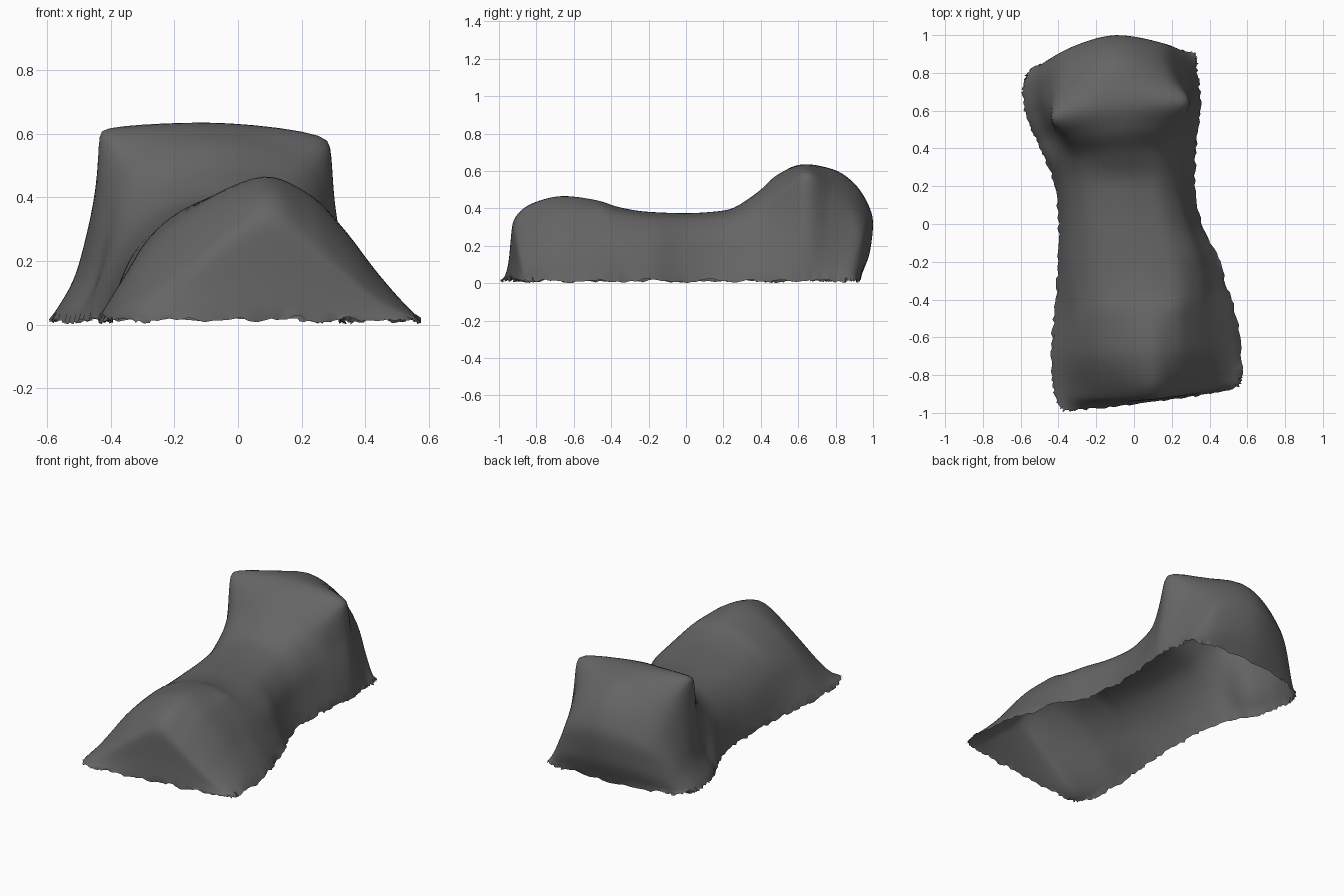
import bpy, bmesh, math, random
from mathutils import Vector

if "Cube" in bpy.data.objects:
    bpy.data.objects.remove(bpy.data.objects["Cube"])

random.seed(4)

# Cross-section shapes: (fraction across the width, fraction of the height)
FRONT = [(0, 0), (.07, .3), (.14, .57), (.28, .83), (.52, 1), (.66, .93), (.77, .7), (.88, .36), (1, 0)]
BELL = [(0, 0), (.07, .12), (.17, .3), (.33, .64), (.52, 1), (.64, .77), (.77, .43), (.88, .17), (1, 0)]
MIDDLE = [(0, 0), (.04, .35), (.1, .62), (.25, .9), (.5, 1), (.72, .94), (.88, .65), (.94, .33), (1, 0)]
HEAD = [(0, 0), (.08, .22), (.118, .6), (.134, .96), (.5, 1), (.925, .91), (.945, .6), (.975, .3), (1, 0)]
DOME = [(0, 0), (.07, .2), (.13, .45), (.24, .78), (.53, 1), (.8, .78), (.89, .45), (.95, .2), (1, 0)]


def blend(a, b, f):
    return [(p[0] + (q[0] - p[0]) * f, p[1] + (q[1] - p[1]) * f) for p, q in zip(a, b)]


# Sections: shape, y at left hem, ridge and right hem, left x, right x, height
SECTIONS = [
    (BELL, -.99, -.945, -.88, -.37, .51, .025),
    (BELL, -.96, -.935, -.86, -.40, .55, .16),
    (BELL, -.91, -.93, -.83, -.42, .57, .31),
    (blend(BELL, FRONT, .2), -.84, -.86, -.78, -.43, .575, .41),
    (blend(BELL, FRONT, .7), -.68, -.66, -.66, -.44, .565, .468),
    (FRONT, -.50, -.48, -.48, -.425, .54, .445),
    (blend(FRONT, MIDDLE, .5), -.36, -.35, -.34, -.41, .495, .405),
    (blend(FRONT, MIDDLE, .85), -.2, -.2, -.18, -.405, .445, .382),
    (MIDDLE, 0, 0, 0, -.40, .36, .375),
    (MIDDLE, .2, .21, .2, -.42, .32, .39),
    (blend(MIDDLE, DOME, .35), .34, .37, .38, -.47, .33, .478),
    (blend(DOME, HEAD, .5), .43, .50, .53, -.51, .345, .588),
    (HEAD, .52, .64, .64, -.555, .355, .637),
    (blend(DOME, HEAD, .3), .64, .79, .74, -.585, .345, .61),
    (DOME, .72, .93, .81, -.59, .335, .50),
    (DOME, .76, 1.0, .85, -.58, .335, .33),
    (DOME, .79, .985, .88, -.57, .33, .18),
    (DOME, .83, .93, .905, -.54, .325, .025),
]


def section_points(shape, yl, ym, yr, xl, xr, top):
    pts = []
    for t, h in shape:
        hem_y = yl + (yr - yl) * t
        bow = 4 * t * (1 - t)
        pts.append(Vector((xl + (xr - xl) * t, hem_y + (ym - (yl + yr) / 2) * bow, .02 + (top - .02) * h)))
    return pts


def tangent(a, b):
    return 2 * a * b / (a + b) if a * b > 0 else 0.0


def smooth_path(pts, steps):
    """Curve through the points without overshoot."""
    n, out = len(pts), []
    d = [pts[i + 1] - pts[i] for i in range(n - 1)]
    m = [d[0]] + [Vector(tangent(a, b) for a, b in zip(d[i - 1], d[i])) for i in range(1, n - 1)] + [d[-1]]
    for i in range(n - 1):
        for k in range(steps):
            s = k / steps
            out.append(pts[i] * (2*s**3 - 3*s*s + 1) + m[i] * (s**3 - 2*s*s + s)
                       + pts[i + 1] * (3*s*s - 2*s**3) + m[i + 1] * (s**3 - s*s))
    return out + [pts[-1]]


# Draped cloth skin
rows = [smooth_path(section_points(*s), 6) for s in SECTIONS]
columns = [smooth_path(list(c), 7) for c in zip(*rows)]
bm = bmesh.new()
grid = [[bm.verts.new(p) for p in col] for col in columns]
for a, b in zip(grid, grid[1:]):
    for j in range(len(a) - 1):
        bm.faces.new((a[j], b[j], b[j + 1], a[j + 1]))

# Soften the cloth, leaving the hem in place
inner = [v for v in bm.verts if not v.is_boundary]
for _ in range(2):
    bmesh.ops.smooth_vert(bm, verts=inner, factor=.5, use_axis_x=True, use_axis_y=True, use_axis_z=True)

# Ragged hem
for v in bm.verts:
    if v.is_boundary:
        wave = math.sin(31 * (v.co.x + v.co.y)) * .006
        v.co += Vector((random.uniform(-.007, .007), random.uniform(-.007, .007), wave + random.uniform(-.006, .006)))
        v.co.z = max(v.co.z, 0)
low = min(v.co.z for v in bm.verts)
for v in bm.verts:
    if v.is_boundary:
        v.co.z -= low
bmesh.ops.recalc_face_normals(bm, faces=bm.faces)
if sum(f.normal.z for f in bm.faces) < 0:
    bmesh.ops.reverse_faces(bm, faces=bm.faces)

mesh = bpy.data.meshes.new("draped_cloth")
bm.to_mesh(mesh)
bm.free()
cloth = bpy.data.objects.new("draped_cloth", mesh)
bpy.context.collection.objects.link(cloth)

grey = bpy.data.materials.new("dark_grey_cloth")
grey.diffuse_color = (.13, .13, .13, 1)
grey.use_nodes = True
grey.node_tree.nodes["Principled BSDF"].inputs["Base Color"].default_value = grey.diffuse_color
mesh.materials.append(grey)

bpy.context.view_layer.objects.active = cloth
cloth.select_set(True)
bpy.ops.object.shade_smooth_by_angle(angle=math.radians(60))
